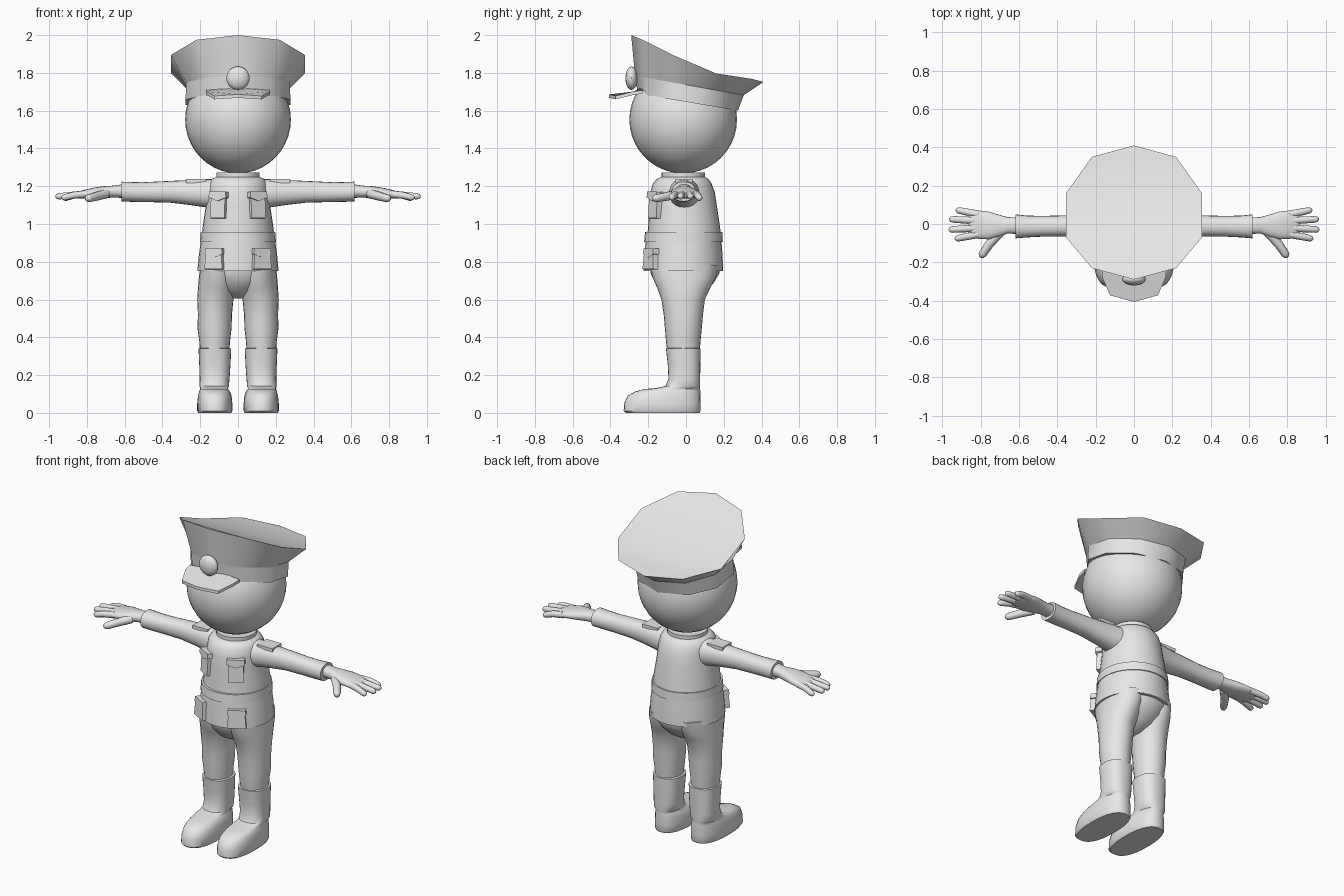
import bpy, bmesh, math
from mathutils import Vector, Matrix

if "Cube" in bpy.data.objects:
    bpy.data.objects.remove(bpy.data.objects["Cube"])

grey = bpy.data.materials.new("light grey")
grey.diffuse_color = (0.8, 0.8, 0.8, 1)
grey.use_nodes = True
grey.node_tree.nodes["Principled BSDF"].inputs["Base Color"].default_value = grey.diffuse_color


def finish(name, bm, mirror=False, angle=40):
    bmesh.ops.recalc_face_normals(bm, faces=bm.faces)
    me = bpy.data.meshes.new(name)
    bm.to_mesh(me)
    bm.free()
    me.materials.append(grey)
    ob = bpy.data.objects.new(name, me)
    bpy.context.collection.objects.link(ob)
    bpy.ops.object.select_all(action='DESELECT')
    ob.select_set(True)
    bpy.context.view_layer.objects.active = ob
    bpy.ops.object.shade_smooth_by_angle(angle=math.radians(angle))
    if mirror:
        ob.modifiers.new("mirror", 'MIRROR')
    return ob


def skin_rings(bm, rings):
    """Join equal-sized rings of points and cap both ends."""
    vs = [[bm.verts.new(p) for p in r] for r in rings]
    n = len(vs[0])
    for a, b in zip(vs, vs[1:]):
        for i in range(n):
            j = (i + 1) % n
            bm.faces.new((a[i], a[j], b[j], b[i]))
    bm.faces.new(vs[0])
    bm.faces.new(vs[-1])


def loft(name, rings, axis='z', power=2.0, seg=24, mirror=False):
    """Rings are (t, low_a, high_a, low_b, high_b) along the axis."""
    out = []
    for t, a0, a1, b0, b1 in rings:
        ring = []
        for i in range(seg):
            w = 2 * math.pi * i / seg
            c, s = math.cos(w), math.sin(w)
            c = math.copysign(abs(c) ** (2 / power), c)
            s = math.copysign(abs(s) ** (2 / power), s)
            a = (a0 + a1) / 2 + c * (a1 - a0) / 2
            b = (b0 + b1) / 2 + s * (b1 - b0) / 2
            ring.append((a, b, t) if axis == 'z' else (t, a, b))
        out.append(ring)
    bm = bmesh.new()
    skin_rings(bm, out)
    return finish(name, bm, mirror)


def finger(name, start, mid, end, r):
    """Tapered tube with a rounded tip."""
    a, m, e = Vector(start), Vector(mid), Vector(end)
    d = (e - a).normalized()
    side = d.cross(Vector((0, 0, 1))).normalized()
    up = side.cross(d)
    path = [(a, r * 1.1), (m, r), (e - d * r, r * .92), (e - d * r * .35, r * .72), (e, r * .25)]
    bm = bmesh.new()
    skin_rings(bm, [[p + (side * math.cos(k * math.pi / 5) + up * math.sin(k * math.pi / 5)) * q
                     for k in range(10)] for p, q in path])
    finish(name, bm, True)


def plate(name, outline, depth, loc, yaw=0, pitch=0):
    """Outline in the x-z plane, thickened along y, turned and mirrored."""
    bm = bmesh.new()
    skin_rings(bm, [[(x, -depth / 2, z) for x, z in outline], [(x, depth / 2, z) for x, z in outline]])
    bmesh.ops.transform(bm, verts=bm.verts, matrix=Matrix.Translation(loc)
                        @ Matrix.Rotation(math.radians(yaw), 4, 'Z')
                        @ Matrix.Rotation(math.radians(pitch), 4, 'X'))
    finish(name, bm, True, 30)


def ball(name, loc, scale, u=32, v=20):
    bm = bmesh.new()
    bmesh.ops.create_uvsphere(bm, u_segments=u, v_segments=v, radius=1)
    bmesh.ops.transform(bm, verts=bm.verts,
                        matrix=Matrix.Translation(loc) @ Matrix.Diagonal((*scale, 1)))
    finish(name, bm)


# Head and collar
ball("head", (0, -.015, 1.553), (.28, .285, .285))
loft("collar", [(1.22, -.115, .115, -.13, .1), (1.272, -.115, .115, -.13, .1)])

# Jacket, belt and skirt of the jacket
loft("jacket", [(.93, -.193, .193, -.205, .187), (1.0, -.185, .185, -.2, .178),
                (1.1, -.17, .17, -.193, .163), (1.17, -.163, .163, -.188, .152),
                (1.215, -.155, .155, -.175, .135), (1.238, -.14, .14, -.155, .118),
                (1.25, -.115, .115, -.13, .1)], seg=32)
loft("belt", [(.905, -.201, .201, -.222, .195), (.957, -.197, .197, -.217, .192)], seg=32)
loft("jacket_skirt", [(.752, -.215, .215, -.225, .197), (.84, -.207, .207, -.22, .193),
                      (.92, -.195, .195, -.213, .187)], seg=32)

# Pockets
chest = [(-.043, -.07), (.043, -.07), (.043, .06), (-.043, .06)]
flap = [(-.053, .005), (0, -.015), (.053, .005), (.05, .035), (-.05, .035)]
plate("chest_pocket", chest, .03, (.1, -.163, 1.1), 30, -3)
plate("chest_pocket_flap", flap, .042, (.1, -.164, 1.135), 30, -3)
low = [(-.055, -.05), (.055, -.05), (.045, .05), (-.045, .05)]
plate("hip_pocket", low, .034, (.122, -.186, .81), 30, -3)
plate("hip_pocket_flap", flap, .044, (.12, -.182, .835), 30, -3)

# Sleeves and shoulder straps
loft("sleeve", [(.08, -.1, .08, 1.07, 1.24), (.17, -.085, .065, 1.088, 1.238),
                (.25, -.072, .052, 1.1, 1.233), (.36, -.066, .045, 1.113, 1.228),
                (.48, -.066, .042, 1.116, 1.222), (.56, -.07, .044, 1.117, 1.222),
                (.618, -.075, .05, 1.12, 1.224)], 'x', 2.2, 20, True)
plate("shoulder_strap", [(-.052, -.012), (.052, -.012), (.052, .008), (-.052, .008)],
      .09, (.222, -.01, 1.23))

# Hands
loft("hand", [(.6, -.052, .032, 1.138, 1.212), (.66, -.05, .036, 1.14, 1.203),
              (.71, -.068, .05, 1.137, 1.2), (.76, -.08, .065, 1.137, 1.193),
              (.81, -.078, .07, 1.135, 1.182), (.85, -.066, .066, 1.136, 1.17),
              (.865, -.05, .052, 1.143, 1.163)], 'x', 2.3, 20, True)
for i, (y0, y1, x1, z1) in enumerate([(.05, .074, .93, 1.135), (.017, .025, .965, 1.145),
                                      (-.02, -.03, .967, 1.145), (-.053, -.078, .935, 1.138)]):
    finger("finger_%d" % (i + 1), (.81, y0, 1.158), ((.81 + x1) / 2, (y0 + y1) / 2, 1.152),
           (x1, y1, z1), .0185)
finger("thumb", (.7, -.045, 1.16), (.755, -.105, 1.145), (.803, -.173, 1.133), .023)

# Trousers
loft("trouser_seat", [(.605, -.03, .03, -.06, .04), (.64, -.1, .1, -.125, .1),
                      (.69, -.165, .165, -.165, .148), (.74, -.195, .195, -.188, .178),
                      (.8, -.195, .195, -.19, .178)])
loft("trouser_leg", [(.33, .046, .202, -.1, .073), (.38, .042, .205, -.106, .077),
                     (.45, .034, .215, -.112, .084), (.52, .032, .212, -.118, .09),
                     (.6, .024, .216, -.13, .1), (.66, .008, .212, -.152, .128),
                     (.72, .0, .207, -.178, .158), (.78, .0, .2, -.188, .17)], mirror=True)

# Boots: shaft and foot in one loft
loft("boot", [(0, .036, .21, -.318, .072), (.01, .03, .216, -.33, .077),
              (.05, .03, .216, -.328, .077), (.09, .034, .212, -.31, .077),
              (.112, .042, .206, -.272, .076), (.126, .052, .2, -.225, .075),
              (.131, .053, .2, -.16, .075), (.142, .048, .204, -.108, .075),
              (.18, .045, .203, -.093, .075), (.25, .04, .205, -.096, .076),
              (.34, .036, .209, -.106, .078), (.343, .046, .2, -.095, .07)],
     power=2.4, seg=28, mirror=True)

# Cap: ten-sided tilted band and flared crown
def ten(ry, rx, cy, zfront, zback):
    pts = []
    for i in range(10):
        w = math.pi * 2 * i / 10
        y = cy - ry * math.cos(w)
        k = (1 - math.cos(w)) / 2
        pts.append((rx * math.sin(w), y, zfront + (zback - zfront) * k))
    return pts


band_low = ten(.265, .292, .01, 1.69, 1.6)
band_top = ten(.288, .288, .018, 1.785, 1.682)
bm = bmesh.new()
skin_rings(bm, [band_low, band_top])
finish("cap_band", bm)

half = [(0, -.29, 2.0), (.22, -.23, 1.975), (.355, -.07, 1.895),
        (.355, .16, 1.797), (.22, .35, 1.768), (0, .41, 1.752)]
rim = half + [(-x, y, z) for x, y, z in half[-2:0:-1]]
bm = bmesh.new()
lo = [bm.verts.new(p) for p in band_top]
hi = [bm.verts.new(p) for p in rim]
for i in range(10):
    j = (i + 1) % 10
    bm.faces.new((lo[i], lo[j], hi[j], hi[i]))
bm.faces.new((hi[0], hi[1], hi[9]))
for i in range(1, 4):
    bm.faces.new((hi[i], hi[i + 1], hi[9 - i], hi[10 - i]))
bm.faces.new((hi[4], hi[5], hi[6]))
bm.faces.new(lo)
finish("cap_crown", bm)

# Visor
edge = [(-.17, -.23, 1.69), (-.165, -.28, 1.683), (-.125, -.372, 1.66), (0, -.407, 1.668),
        (.125, -.372, 1.66), (.165, -.28, 1.683), (.17, -.23, 1.69), (0, -.23, 1.705)]
bm = bmesh.new()
skin_rings(bm, [edge, [(x, y, z + .018) for x, y, z in edge]])
finish("visor", bm, angle=25)

# Badge
ball("cap_badge", (0, -.288, 1.772), (.062, .033, .062), 16, 10)
